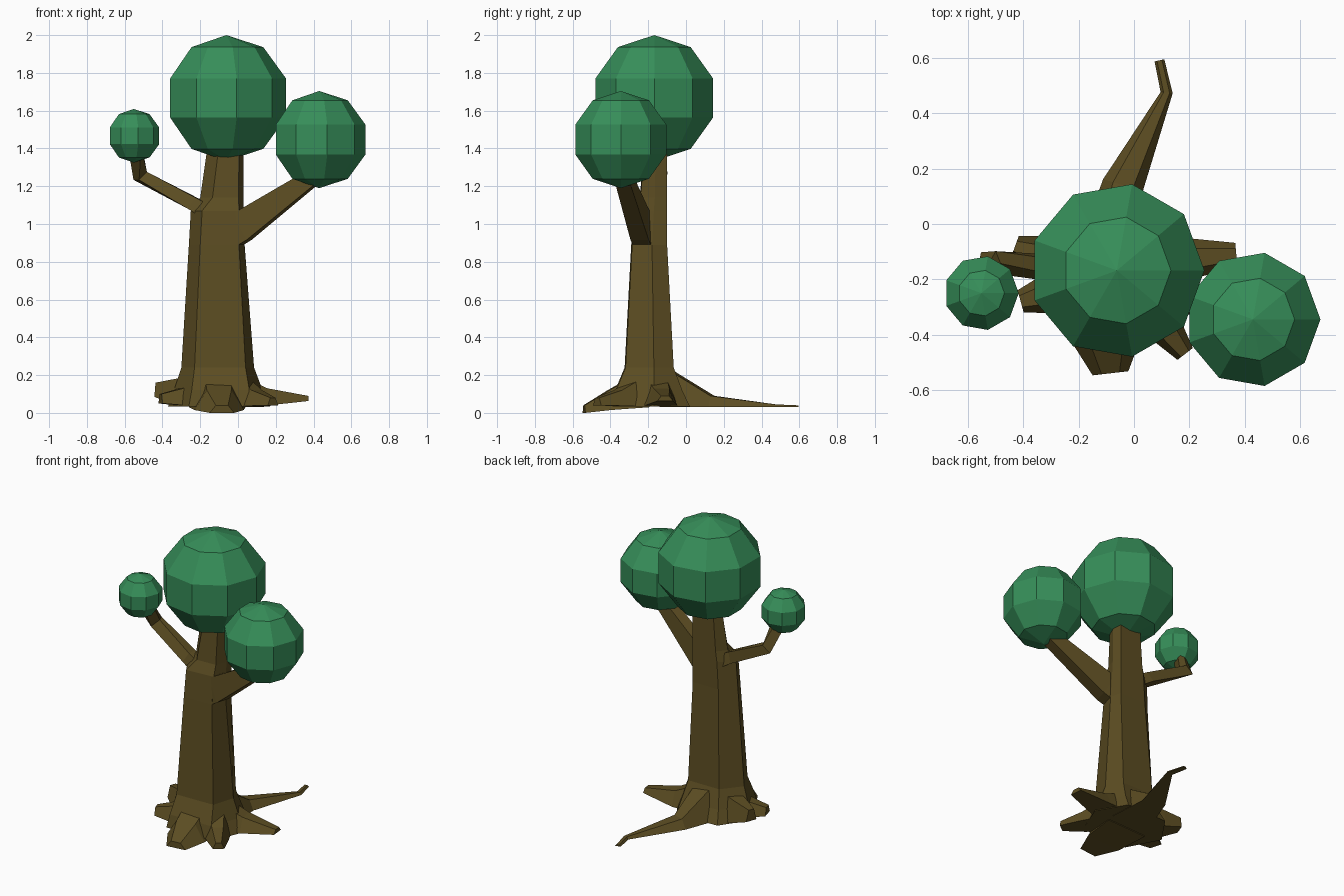
import bpy, bmesh
from math import sin, cos, pi
from mathutils import Vector

if "Cube" in bpy.data.objects:
    bpy.data.objects.remove(bpy.data.objects["Cube"])


def material(name, rgb):
    m = bpy.data.materials.new(name)
    m.diffuse_color = (*rgb, 1)
    m.use_nodes = True
    m.node_tree.nodes["Principled BSDF"].inputs["Base Color"].default_value = m.diffuse_color
    return m


BARK = material("bark", (0.107, 0.074, 0.016))
LEAF = material("leaf", (0.037, 0.27, 0.10))


def loft(name, rings, mat):
    """Skin a list of equal-length point rings and cap both ends."""
    bm = bmesh.new()
    vs = [[bm.verts.new(p) for p in r] for r in rings]
    n = len(rings[0])
    for a, b in zip(vs, vs[1:]):
        for i in range(n):
            j = (i + 1) % n
            bm.faces.new((a[i], a[j], b[j], b[i]))
    bm.faces.new(vs[0])
    bm.faces.new(vs[-1])
    bmesh.ops.recalc_face_normals(bm, faces=bm.faces)
    me = bpy.data.meshes.new(name)
    bm.to_mesh(me)
    bm.free()
    ob = bpy.data.objects.new(name, me)
    bpy.context.collection.objects.link(ob)
    me.materials.append(mat)
    return ob


def limb(name, stations, top=0.6, upright=False):
    """Four-sided tapering limb; station = x, y, z, half width, half height."""
    pts = [Vector(s[:3]) for s in stations]
    rings = []
    for i, s in enumerate(stations):
        t = Vector()
        if i > 0:
            t += (pts[i] - pts[i - 1]).normalized()
        if i < len(pts) - 1:
            t += (pts[i + 1] - pts[i]).normalized()
        if upright:
            t.z = 0
        t.normalize()
        side = t.cross(Vector((0, 0, 1))).normalized()
        up = side.cross(t)
        w, h = s[3:]
        rings.append([pts[i] - side * w - up * h, pts[i] + side * w - up * h,
                      pts[i] + side * w * top + up * h, pts[i] - side * w * top + up * h])
    return loft(name, rings, BARK)


def root(name, stations):
    """Root lying on the ground; station = x, y, bottom, top, half width."""
    return limb(name, [(x, y, (b + t) / 2, w, (t - b) / 2) for x, y, b, t, w in stations],
                top=0.5, upright=True)


# Trunk: six-sided sections, flared at the ground
sections = [
    (0.035, [(-.37, -.18), (-.26, -.39), (.08, -.39), (.17, -.17), (.06, .02), (-.24, .01)]),
    (0.12, [(-.34, -.18), (-.245, -.375), (.06, -.37), (.13, -.17), (.05, -.02), (-.22, -.03)]),
    (0.24, [(-.30, -.19), (-.23, -.325), (.04, -.32), (.085, -.17), (.03, -.065), (-.20, -.065)]),
    (0.89, [(-.26, -.18), (-.20, -.29), (.005, -.285), (.035, -.18), (.02, -.10), (-.17, -.10)]),
    (1.07, [(-.25, -.175), (-.19, -.28), (.005, -.265), (.03, -.17), (.02, -.10), (-.16, -.10)]),
    (1.14, [(-.20, -.16), (-.135, -.245), (.003, -.24), (.03, -.165), (.02, -.10), (-.15, -.10)]),
    (1.42, [(-.16, -.15), (-.10, -.22), (.005, -.22), (.03, -.16), (.02, -.10), (-.13, -.10)]),
]
trunk = loft("trunk", [[(x, y, z) for x, y in ring] for z, ring in sections], BARK)

# Branches and roots
limbs = [
    limb("right_branch", [(-.08, -.205, .93, .05, .085), (.02, -.235, .985, .05, .08),
                          (.42, -.335, 1.265, .04, .04)], top=0.8),
    limb("left_branch", [(-.12, -.18, 1.04, .05, .04), (-.24, -.165, 1.11, .05, .035),
                         (-.515, -.13, 1.255, .04, .033), (-.54, -.23, 1.42, .035, .035)]),
    root("back_root", [(-.08, -.12, .032, .25, .13), (-.04, .14, .032, .09, .075),
                       (.118, .475, .03, .045, .022), (.092, .592, .03, .04, .018)]),
    root("front_root", [(-.11, -.2, .03, .24, .15), (-.10, -.41, .015, .12, .13),
                        (-.085, -.54, 0, .04, .065)]),
    root("front_right_root", [(-.02, -.2, .037, .22, .1), (.1, -.36, .037, .12, .07),
                              (.185, -.47, .04, .08, .035)]),
    root("right_root", [(-.05, -.17, .038, .22, .12), (.15, -.13, .04, .13, .085),
                        (.37, -.11, .063, .09, .042)]),
    root("left_front_root", [(-.15, -.2, .039, .2, .1), (-.3, -.25, .04, .13, .075),
                             (-.41, -.28, .05, .1, .042)]),
    root("left_back_root", [(-.15, -.17, .041, .21, .1), (-.32, -.12, .045, .18, .08),
                            (-.43, -.08, .085, .16, .038)]),
]

# Weld everything wooden into one skin
bpy.context.view_layer.objects.active = trunk
for ob in limbs:
    mod = trunk.modifiers.new("weld", 'BOOLEAN')
    mod.operation = 'UNION'
    mod.solver = 'EXACT'
    mod.object = ob
    bpy.ops.object.modifier_apply(modifier=mod.name)
    bpy.data.objects.remove(ob)


# Foliage balls: nine segments, five bands
def foliage(name, x, y, z, r):
    rings = []
    for k in range(6):
        a = pi * k / 5
        rr = max(r * sin(a), 1e-4)
        rings.append([(x + rr * cos(2 * pi * i / 9), y + rr * sin(2 * pi * i / 9), z + r * cos(a))
                      for i in range(9)])
    return loft(name, rings, LEAF)


foliage("top_foliage", -.062, -.168, 1.667, .333)
foliage("right_foliage", .43, -.345, 1.447, .257)
foliage("left_foliage", -.552, -.25, 1.467, .142)
